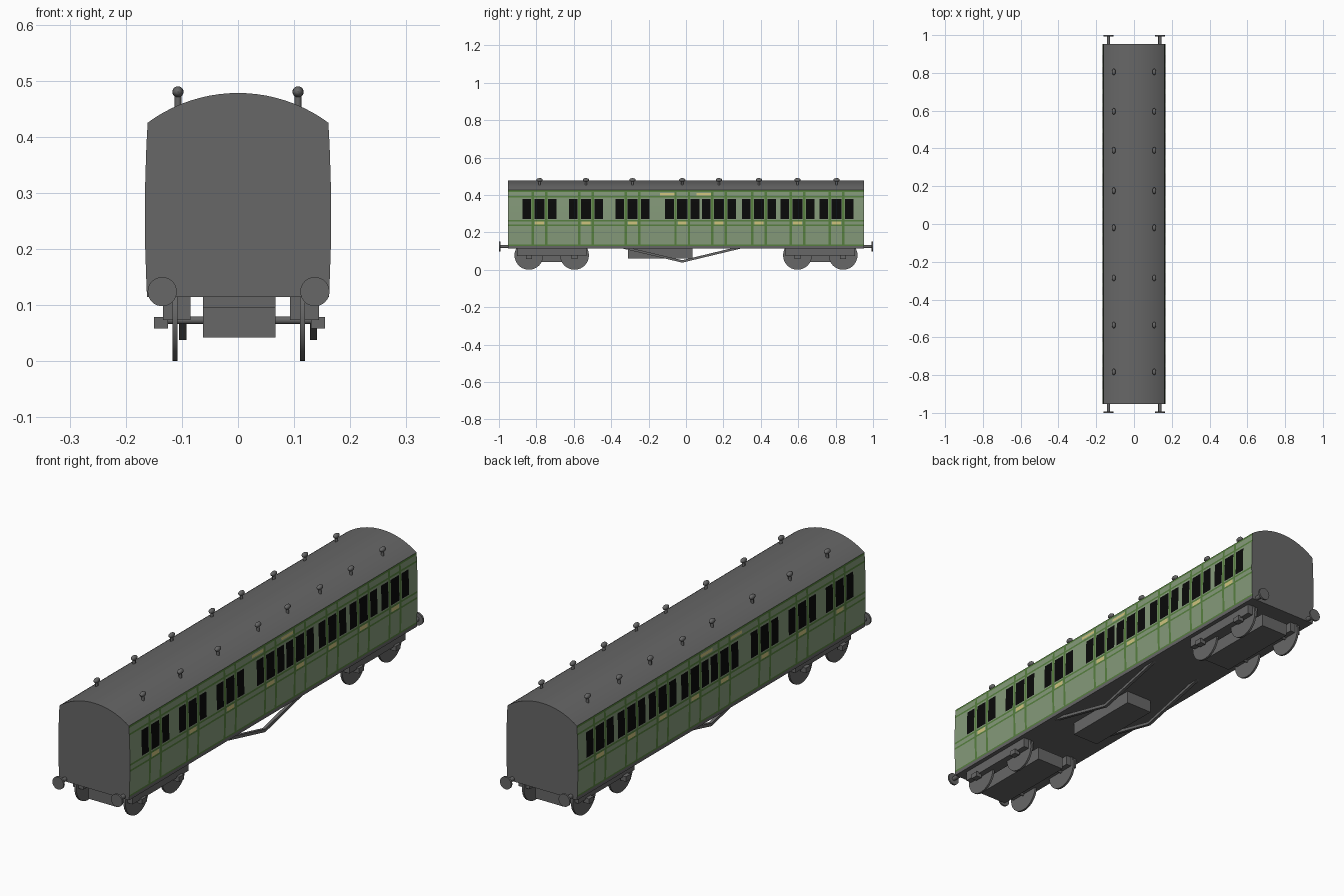
import bpy, bmesh, math
from mathutils import Matrix, Vector

if "Cube" in bpy.data.objects:
    bpy.data.objects.remove(bpy.data.objects["Cube"])

def material(name, rgb):
    m = bpy.data.materials.new(name)
    m.diffuse_color = (*rgb, 1)
    m.use_nodes = True
    m.node_tree.nodes["Principled BSDF"].inputs["Base Color"].default_value = m.diffuse_color
    return m

GREY = material("dark_grey", (0.135, 0.135, 0.135))
PALE = material("pale_green_panel", (0.235, 0.325, 0.195))
GREEN = material("green_beading", (0.095, 0.215, 0.050))
BLACK = material("black_window", (0.003, 0.003, 0.003))
CREAM = material("cream_plate", (0.62, 0.55, 0.21))

HALF = 0.953                       # half length of the body
EAVE, TOP, FLOOR = 0.425, 0.478, 0.114
DOORS = [-0.783, -0.535, -0.286, -0.02, 0.176, 0.39, 0.596, 0.805]
NAMEPLATES = [(-0.14, -0.06), (0.055, 0.135)]

def finish(name, bm, mats=(GREY,), smooth=True):
    me = bpy.data.meshes.new(name)
    bm.to_mesh(me)
    bm.free()
    for m in mats:
        me.materials.append(m)
    ob = bpy.data.objects.new(name, me)
    bpy.context.collection.objects.link(ob)
    if smooth:
        bpy.ops.object.select_all(action='DESELECT')
        ob.select_set(True)
        bpy.context.view_layer.objects.active = ob
        bpy.ops.object.shade_smooth_by_angle(angle=math.radians(35))
    return ob

def box(bm, x0, x1, y0, y1, z0, z1):
    mat = (Matrix.Translation(((x0 + x1) / 2, (y0 + y1) / 2, (z0 + z1) / 2))
           @ Matrix.Diagonal((x1 - x0, y1 - y0, z1 - z0, 1)))
    bmesh.ops.create_cube(bm, size=1, matrix=mat)

def cylinder(bm, centre, r, depth, axis, segs=32):
    rot = {'x': Matrix.Rotation(math.pi / 2, 4, 'Y'),
           'y': Matrix.Rotation(math.pi / 2, 4, 'X'), 'z': Matrix()}[axis]
    bmesh.ops.create_cone(bm, cap_ends=True, segments=segs, radius1=r, radius2=r,
                          depth=depth, matrix=Matrix.Translation(centre) @ rot)

def extrude(bm, points, vec):
    face = bm.faces.new([bm.verts.new(p) for p in points])
    new = bmesh.ops.extrude_face_region(bm, geom=[face], use_keep_orig=True)['geom']
    bmesh.ops.translate(bm, vec=vec, verts=[v for v in new if isinstance(v, bmesh.types.BMVert)])
    bmesh.ops.recalc_face_normals(bm, faces=bm.faces)

def side_x(z):                     # gently bowed body side
    return 0.166 - 0.005 * ((z - 0.26) / 0.165) ** 2

# ends, floor and arched roof as one extruded profile, open at the sides
Z_CUTS = [FLOOR, 0.128, 0.135, 0.2, 0.233, 0.241, 0.258, 0.266, 0.271, 0.325,
          0.377, 0.385, 0.393, 0.398, 0.410, 0.416, EAVE]
w, rise = side_x(EAVE), TOP - EAVE
R = (w * w + rise * rise) / (2 * rise)
half_angle = math.asin(w / R)

def roof_z(x):
    return TOP - R + math.sqrt(R * R - x * x)

profile = [(side_x(z), z) for z in Z_CUTS]
for i in range(1, 20):
    x = R * math.sin(half_angle * (1 - i / 10))
    profile.append((x, roof_z(x)))
profile += [(-side_x(z), z) for z in reversed(Z_CUTS)]
bm = bmesh.new()
extrude(bm, [(x, -HALF, z) for x, z in profile], (0, 2 * HALF, 0))
bmesh.ops.delete(bm, geom=[f for f in bm.faces if abs(f.normal.x) > 0.9], context='FACES_ONLY')
finish("body_ends_and_roof", bm)

# panelled sides: a grid cut along every painted edge, coloured by rule
def side_colour(y, z):
    d = min((abs(y - c) for c in DOORS))
    if z < 0.128:
        return 0
    if 0.03 < d < 0.042 and z < 0.416:
        return 2                   # door posts
    if 0.271 < z < 0.377 and (d < 0.027 or 0.045 < d < 0.091):
        return 3                   # door and quarter windows
    if 0.241 < z < 0.258 and d < 0.024:
        return 4                   # door plates
    if 0.398 < z < 0.410 and any(a < y < b for a, b in NAMEPLATES):
        return 4
    for a, b in ((0.128, 0.135), (0.233, 0.241), (0.258, 0.266), (0.385, 0.393), (0.416, EAVE)):
        if a < z < b:
            return 2               # horizontal beading
    return 1

ys = {-HALF, HALF}
for c in DOORS:
    for o in (0.024, 0.027, 0.03, 0.042, 0.045, 0.091):
        ys |= {round(c - o, 4), round(c + o, 4)}
for pair in NAMEPLATES:
    ys |= set(pair)
ys = sorted(ys)
for s, name in ((1, "right_side"), (-1, "left_side")):
    bm = bmesh.new()
    grid = [[bm.verts.new((s * side_x(z), y, z)) for z in Z_CUTS] for y in ys]
    for i in range(len(ys) - 1):
        for j in range(len(Z_CUTS) - 1):
            quad = [grid[i][j], grid[i + 1][j], grid[i + 1][j + 1], grid[i][j + 1]]
            f = bm.faces.new(quad[::s])
            f.material_index = side_colour((ys[i] + ys[i + 1]) / 2, (Z_CUTS[j] + Z_CUTS[j + 1]) / 2)
    finish(name, bm, (GREY, PALE, GREEN, BLACK, CREAM))

# roof ventilators above each door
bm = bmesh.new()
for c in DOORS:
    for x in (-0.107, 0.107):
        cylinder(bm, (x, c, 0.463), 0.006, 0.03, 'z', 12)
        bmesh.ops.create_uvsphere(bm, u_segments=16, v_segments=10, radius=1,
                                  matrix=Matrix.Translation((x, c, 0.48))
                                  @ Matrix.Diagonal((0.01, 0.017, 0.01, 1)))
finish("roof_ventilators", bm)

# buffers
bm = bmesh.new()
for s in (-1, 1):
    for x in (-0.135, 0.137):
        cylinder(bm, (x, s * 0.97, 0.124), 0.009, 0.05, 'y', 16)
        cylinder(bm, (x, s * 0.996, 0.124), 0.026, 0.008, 'y')
finish("buffers", bm)

# bogies: centre block, side frames, axle boxes, axles and wheels
for s, end in ((-1, "front"), (1, "rear")):
    frame, wheels = bmesh.new(), bmesh.new()
    mid = s * 0.718
    box(frame, -0.062, 0.067, mid - 0.185, mid + 0.185, 0.042, 0.097)
    box(frame, -0.062, 0.067, mid - 0.06, mid + 0.06, 0.097, FLOOR)
    for x0, x1, b0, b1 in ((-0.134, -0.085, -0.15, -0.125), (0.093, 0.144, 0.13, 0.155)):
        box(frame, x0, x1, mid - 0.185, mid + 0.185, 0.073, FLOOR)
        for a in (-0.122, 0.122):
            box(frame, b0, b1, mid + a - 0.016, mid + a + 0.016, 0.058, 0.079)
    for a in (-0.122, 0.122):
        cylinder(wheels, (0, mid + a, 0.073), 0.007, 0.26, 'x', 12)
        for x in (-0.1125, 0.115):
            cylinder(wheels, (x, mid + a, 0.077), 0.077, 0.009, 'x', 32)
    finish(end + "_bogie_frame", frame, smooth=False)
    finish(end + "_wheels", wheels)

# equipment box under the floor
bm = bmesh.new()
box(bm, -0.06, 0.064, -0.31, 0.035, 0.06, FLOOR + 0.002)
finish("underfloor_box", bm, smooth=False)

# V-shaped truss rods
for x, name in ((-0.105, "left_truss_rod"), (0.128, "right_truss_rod")):
    bm = bmesh.new()
    outline = [(-0.35, 0.116), (-0.02, 0.038), (0.305, 0.116), (0.25, 0.116),
               (-0.02, 0.051), (-0.295, 0.116)]
    extrude(bm, [(x, y, z) for y, z in outline], (0.013, 0, 0))
    finish(name, bm, smooth=False)
